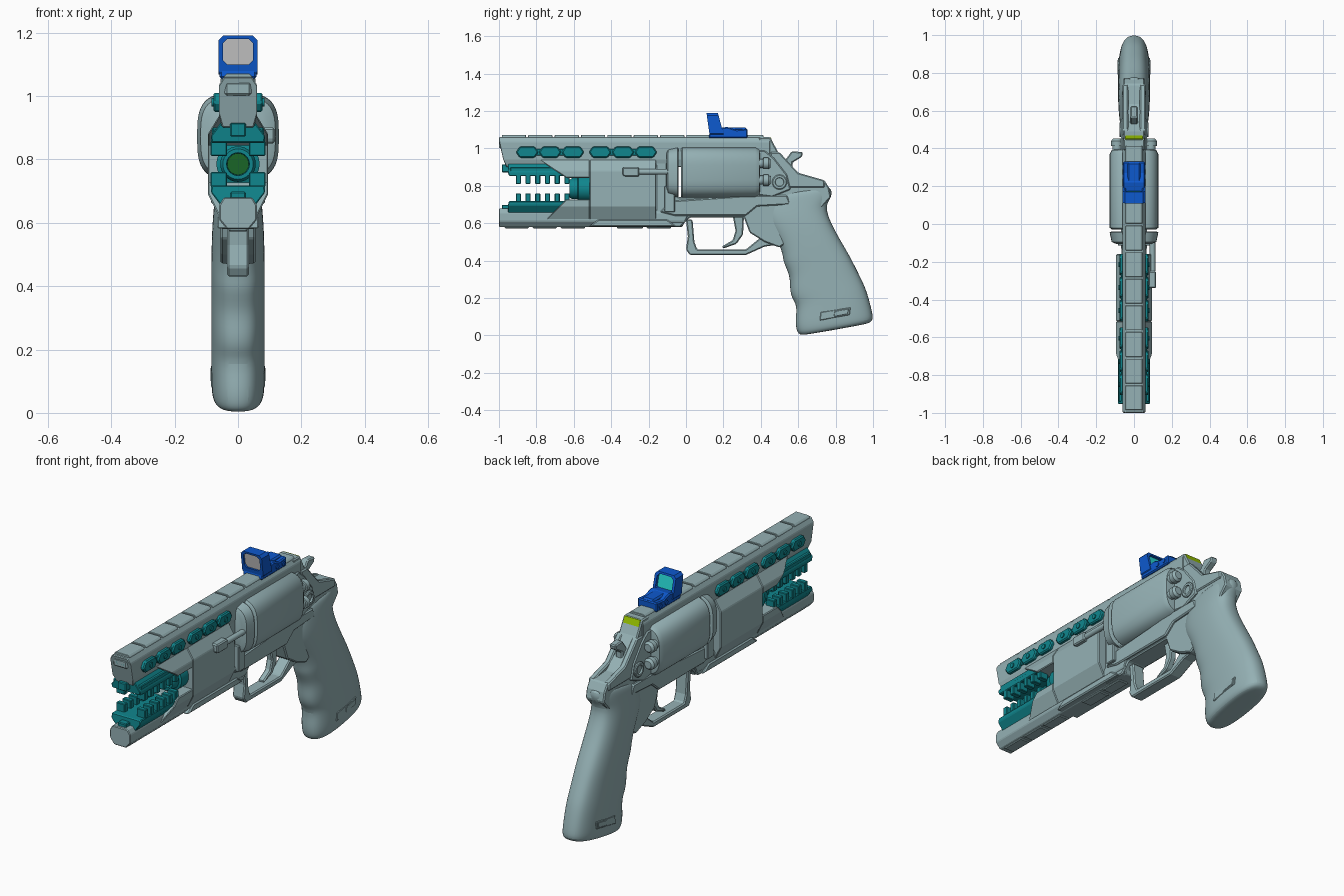
import bpy, bmesh
from math import sin, cos, pi, copysign
from mathutils import Vector

if "Cube" in bpy.data.objects:
    bpy.data.objects.remove(bpy.data.objects["Cube"])


def material(name, rgb):
    m = bpy.data.materials.new(name)
    m.diffuse_color = (*rgb, 1)
    m.use_nodes = True
    m.node_tree.nodes["Principled BSDF"].inputs["Base Color"].default_value = m.diffuse_color
    return m


STEEL = material("steel", (0.3, 0.44, 0.46))
TEAL = material("teal", (0.005, 0.24, 0.27))
BLUE = material("blue", (0.004, 0.1, 0.62))
CYAN = material("cyan", (0.02, 0.65, 0.62))
LIME = material("lime", (0.3, 0.52, 0.0))
BORE = material("bore", (0.01, 0.13, 0.02))


def loft(name, rings, mat=STEEL, cyclic=False, bevel=0, mirror=False, smooth=False, subsurf=0):
    """Skin a list of equal-length point rings; caps the ends unless cyclic."""
    bm = bmesh.new()
    vs = [[bm.verts.new(p) for p in r] for r in rings]
    n = len(vs[0])
    for i in range(len(vs) if cyclic else len(vs) - 1):
        a, b = vs[i], vs[(i + 1) % len(vs)]
        for j in range(n):
            k = (j + 1) % n
            bm.faces.new((a[j], a[k], b[k], b[j]))
    if not cyclic:
        bm.faces.new(vs[0])
        bm.faces.new(vs[-1])
    bmesh.ops.recalc_face_normals(bm, faces=bm.faces)
    me = bpy.data.meshes.new(name)
    bm.to_mesh(me)
    bm.free()
    ob = bpy.data.objects.new(name, me)
    bpy.context.collection.objects.link(ob)
    if mat:
        me.materials.append(mat)
    if bevel:
        m = ob.modifiers.new("bevel", 'BEVEL')
        m.width, m.segments = bevel, 1
    if subsurf:
        m = ob.modifiers.new("subsurf", 'SUBSURF')
        m.levels = m.render_levels = subsurf
    if mirror:
        ob.modifiers.new("mirror", 'MIRROR')
    if smooth:
        bpy.ops.object.select_all(action='DESELECT')
        ob.select_set(True)
        bpy.context.view_layer.objects.active = ob
        bpy.ops.object.shade_smooth_by_angle(angle=0.6)
    return ob


def prism(name, yz, x0, x1, mat=STEEL, bevel=0.006, mirror=False):
    """Side profile (y, z) extruded across x."""
    return loft(name, [[(x, y, z) for y, z in yz] for x in (x0, x1)], mat, bevel=bevel, mirror=mirror)


def box(name, x0, x1, y0, y1, z0, z1, mat=STEEL, bevel=0.004, mirror=False):
    return prism(name, [(y0, z0), (y1, z0), (y1, z1), (y0, z1)], x0, x1, mat, bevel, mirror)


def bar(name, half, y0, y1, mat=STEEL, bevel=0.004):
    """Symmetric (x, z) half-section run along y; y0 and y1 may depend on z."""
    pts = half + [(-x, z) for x, z in reversed(half)]
    ends = [e if callable(e) else (lambda z, e=e: e) for e in (y0, y1)]
    return loft(name, [[(x, e(z), z) for x, z in pts] for e in ends], mat, bevel=bevel)


def lathe(name, axis, c, prof, mat=STEEL, n=24, mirror=False):
    """Profile of (position, radius) turned about the x or y axis through c."""
    rings = []
    for p, r in prof:
        ts = [2 * pi * i / n for i in range(n)]
        if axis == 'y':
            rings.append([(c[0] + r * cos(t), p, c[1] + r * sin(t)) for t in ts])
        else:
            rings.append([(p, c[0] + r * cos(t), c[1] + r * sin(t)) for t in ts])
    return loft(name, rings, mat, mirror=mirror, smooth=True)


def spow(v, e):
    return copysign(abs(v) ** e, v)


# Barrel body: upper beam, lower beam, octagonal shroud with two slanted arms
bar("upper_beam", [(.05, .90), (.06, .94), (.06, 1.035), (.045, 1.06)],
    lambda z: -1 + max(0, .98 - z) * .5, .45)
bar("lower_beam", [(.035, .58), (.06, .61), (.06, .655), (.045, .68)], -1, lambda z: -.02 + (z - .58) * .5)
bar("shroud", [(.06, .62), (.095, .69), (.095, .88), (.055, .945)], -.515, -.16)
bar("shroud_upper_arm", [(.095, .843), (.095, .88), (.055, .945)], lambda z: -.64 - (z - .843) * 1.5, -.515)
bar("shroud_lower_arm", [(.06, .62), (.095, .69), (.095, .727)], lambda z: -.64 - (.727 - z) * 1.0, -.515)
prism("lower_side_rail", [(-.52, .582), (-.47, .62), (-.10, .62), (-.05, .582)], -.067, .067)
box("muzzle_plate", -.042, .042, -1.0, -.985, 1.0, 1.045, bevel=.012)
lathe("muzzle_plate_pin", 'y', (.017, 1.023), [(-1.0, .007), (-.99, .007)], TEAL, 10, mirror=True)

# Segmented rails along top and bottom
for i in range(10):
    y = -.985 + i * .141
    bar("top_rail_segment", [(.045, 1.05), (.045, 1.062), (.036, 1.071)], y, y + .13, bevel=.002)
for y0, y1 in ((-.97, -.84), (-.82, -.69), (-.67, -.54), (-.37, -.23), (-.21, -.08)):
    box("bottom_rail_segment", -.03, .03, y0, y1, .573, .59)

# Teal side pods on the upper beam
for s in (-.91, -.52):
    box("pod_backing", .05, .068, s + .02, s + .345, .962, .998, TEAL, mirror=True)
    for i in range(3):
        c = s + .061 + i * .122
        prism("side_pod", [(c - .06, .98), (c - .04, .95), (c + .04, .95), (c + .06, .98),
                           (c + .04, 1.01), (c - .04, 1.01)], .05, .078, TEAL, mirror=True)
        lathe("pod_stud", 'x', (c, .98), [(.07, .013), (.083, .013)], TEAL, 12, mirror=True)

# Teal vents above and below the open muzzle, with comb teeth
for up in (True, False):
    def f(z): return z if up else 1.57 - z
    bar("vent_slab", [(.085, f(.852)), (.085, f(.875)), (.042, f(.932))],
        lambda z: -.965 + abs(f(.9) - z) * .4, -.6, TEAL)
    za, zb = sorted((f(.81), f(.857)))
    for i in range(6):
        y = -.91 + i * .052
        box("vent_tooth", .035, .086, y, y + .027, za, zb, TEAL, .003, mirror=True)
    za, zb = sorted((f(.872), f(.915)))
    box("vent_front_key", -.025, .025, -.985, -.9, za, zb, TEAL)
box("vent_side_brace", .06, .082, -.94, -.66, .868, .90, TEAL, mirror=True)

# Inner muzzle
lathe("muzzle", 'y', (0, .785), [(-.5, .068), (-.575, .068), (-.58, .056), (-.61, .056), (-.622, .048),
                                 (-.622, .036), (-.56, .034)], TEAL, 32)
lathe("bore", 'y', (0, .785), [(-.55, .034), (-.568, .034)], BORE)

# Frame around the cylinder and down into the grip
prism("frame", [(-.16, .58), (-.03, .58), (.02, .63), (.31, .63), (.34, .55), (.42, .50), (.50, .47), (.62, .55),
                (.74, .70), (.775, .74), (.765, .79), (.74, .83), (.63, .84), (.56, .90), (.49, .985), (.45, 1.06),
                (.39, 1.06), (.39, .74), (-.04, .74), (-.10, .78), (-.10, .95), (-.16, .95)], -.055, .055)
prism("lower_frame_cheek", [(-.14, .66), (-.06, .64), (.32, .64), (.38, .69), (.56, .70), (.54, .75), (.36, .75),
                            (-.08, .72)], -.068, .068)
prism("recoil_shield", [(.385, .75), (.46, .74), (.56, .78), (.54, .86), (.47, .95), (.42, .99), (.385, .99)],
      -.068, .068)
for z in (.92, .83):
    lathe("shield_bolt", 'y', (.09, z), [(.36, .024), (.412, .024), (.414, .031), (.44, .031), (.452, .02)],
          n=16, mirror=True)
lathe("pivot_ring", 'x', (.5, .82), [(.05, .04), (.074, .04), (.078, .035), (.078, .024), (.07, .022)], mirror=True)

# Rounded drum and its front yoke
def drum(name, secs):
    loft(name, [[(hx * spow(cos(t), .62), y, .872 + hz * spow(sin(t), .62))
                 for t in (2 * pi * i / 48 for i in range(48))] for y, hx, hz in secs], smooth=True)


drum("drum", [(-.028, .118, .128), (-.02, .129, .138), (.37, .129, .138), (.392, .118, .125), (.395, .10, .11)])
drum("drum_yoke", [(-.105, .095, .11), (-.095, .118, .125), (-.045, .129, .136), (-.04, .12, .13)])
box("yoke_arm", .045, .085, -.115, -.06, .66, .80, mirror=True)
lathe("ejector_rod", 'y', (.098, .875), [(-.25, .015), (-.09, .015)], n=12)
prism("ejector_head", [(-.34, .86), (-.33, .85), (-.25, .85), (-.25, .90), (-.34, .90)], .07, .116)

# Trigger and guard
prism("trigger_guard", [(0, .62), (.01, .53), (0, .46), (.02, .43), (.32, .43), (.42, .475), (.52, .49), (.5, .54),
                        (.40, .525), (.32, .46), (.06, .46), (.045, .50), (.035, .62)], -.034, .034)
prism("trigger", [(.25, .64), (.265, .56), (.25, .51), (.19, .475), (.2, .465), (.27, .49), (.305, .54), (.31, .64)],
      -.018, .018)

# Hammer and lime rear sight plate
prism("hammer", [(.49, .90), (.525, .93), (.565, .985), (.625, .98), (.62, .955), (.57, .925), (.57, .87)], -.02, .02)
prism("hammer_slot_cheek", [(.45, .98), (.5, .98), (.60, .87), (.74, .83), (.74, .79), (.45, .79)],
      .03, .062, mirror=True)
prism("rear_sight_plate", [(.445, 1.055), (.452, 1.06), (.485, .99), (.47, .985)], -.048, .048, LIME, .002)

# Grip: smooth loft of (front y, front z, back y, back z, half width)
sections = [(.50, .77, .755, .80, .05), (.45, .73, .78, .785, .065), (.42, .68, .782, .74, .07),
            (.425, .60, .748, .70, .077), (.485, .52, .762, .63, .083), (.518, .43, .815, .53, .085),
            (.518, .39, .845, .48, .085), (.555, .32, .885, .41, .085), (.553, .25, .92, .34, .085),
            (.563, .20, .95, .28, .085), (.593, .16, .972, .225, .085), (.582, .08, 1.0, .12, .085),
            (.588, .025, 1.002, .085, .083), (.605, .002, .985, .068, .072), (.64, .003, .95, .058, .05)]
rings = []
for fy, fz, by, bz, w in sections:
    c, d = Vector((0, (fy + by) / 2, (fz + bz) / 2)), Vector((0, (by - fy) / 2, (bz - fz) / 2))
    rings.append([c + d * spow(cos(t), .8) + Vector((w * spow(sin(t), .75), 0, 0))
                  for t in (2 * pi * i / 20 for i in range(20))])
loft("grip", rings, subsurf=2, smooth=True)
prism("grip_badge", [(.715, .08), (.875, .11), (.88, .15), (.72, .125)], .07, .0855, bevel=.003, mirror=True)
prism("grip_badge_key", [(.79, .10), (.865, .115), (.87, .143), (.795, .13)], .07, .0875, bevel=.002, mirror=True)

# Reflex sight: base, rear housing, slanted hood and lens
prism("sight_base", [(.12, 1.055), (.33, 1.055), (.33, 1.105), (.27, 1.10), (.22, 1.115), (.13, 1.10)],
      -.058, .058, BLUE)
box("sight_housing", -.035, .035, .2, .325, 1.09, 1.113, BLUE, .008)
for y in (.25, .30):
    lathe("sight_screw", 'x', (y, 1.08), [(.05, .012), (.062, .012)], BLUE, 12, mirror=True)


def hood_ring(w, z0, z1, k):
    """Chamfered rectangle; k = 0 at the front face, 1 at the back face."""
    c = .014
    half = [(w - c, z0), (w, z0 + c), (w, z1 - c), (w - c, z1)]
    pts = half + [(-x, z) for x, z in reversed(half)]
    return [(x, .125 + .075 * k - (z - 1.08) * (.14 + .13 * k), z) for x, z in pts]


loft("sight_hood", [hood_ring(.062, 1.065, 1.19, 0), hood_ring(.062, 1.065, 1.19, 1),
                    hood_ring(.048, 1.10, 1.18, 1), hood_ring(.048, 1.10, 1.18, 0)], BLUE, cyclic=True)
loft("lens_front", [hood_ring(.049, 1.099, 1.181, k) for k in (.15, .3)], None)
loft("lens_back", [hood_ring(.049, 1.099, 1.181, k) for k in (.5, .75)], CYAN)
